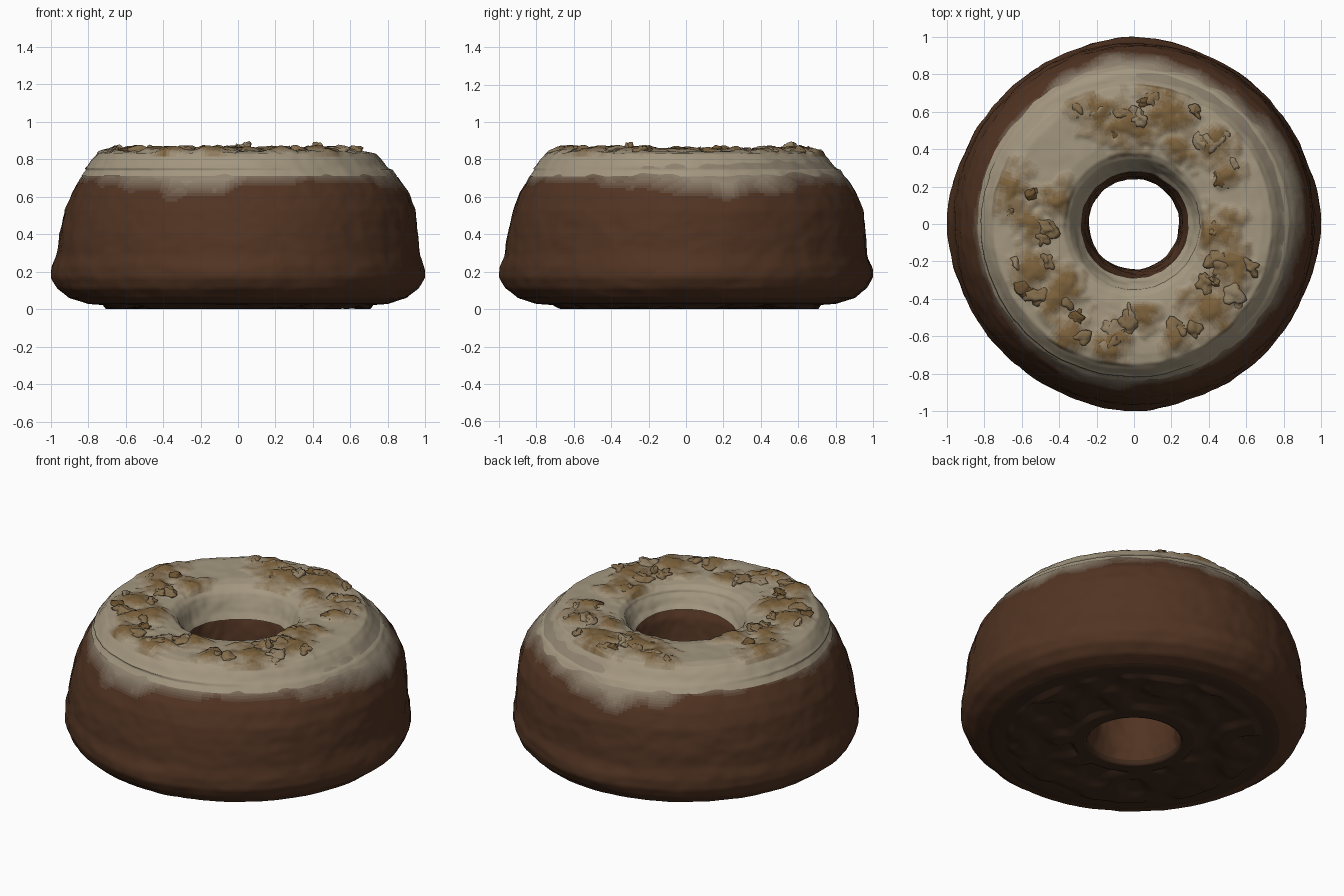
import bpy, bmesh, math, random
from mathutils import Vector, noise

if "Cube" in bpy.data.objects:
    bpy.data.objects.remove(bpy.data.objects["Cube"])

random.seed(4)
SEG = 240


def material(name, rgb):
    m = bpy.data.materials.new(name)
    m.diffuse_color = (*rgb, 1)
    m.use_nodes = True
    m.node_tree.nodes["Principled BSDF"].inputs["Base Color"].default_value = m.diffuse_color
    return m


def mix(a, b, t):
    return tuple(x + (y - x) * t for x, y in zip(a, b))


BROWN, CREAM, TAN = (0.083, 0.034, 0.016), (0.37, 0.31, 0.215), (0.20, 0.12, 0.045)
cake_mats = [material("cake_blend_%d" % i, mix(BROWN, (0.28, 0.23, 0.165), i / 7)) for i in range(8)]
cake_mats.append(material("cake_base", (0.05, 0.023, 0.012)))
icing_mats = [material("icing_blend_%d" % i, mix(CREAM, TAN, i / 5)) for i in range(6)]
crumb_mats = [material("crumb_light", mix(TAN, CREAM, 0.5)), material("crumb", mix(TAN, CREAM, 0.15)),
              material("crumb_dark", (0.15, 0.085, 0.03))]


def resample(points, step, closed):
    out = []
    for a, b in zip(points, points[1:] + points[:1] if closed else points[1:]):
        a, b = Vector(a), Vector(b)
        n = max(1, round((b - a).length / step))
        out += [a.lerp(b, i / n) for i in range(n)]
    return out if closed else out + [Vector(points[-1])]


def finish(name, bm, mats):
    me = bpy.data.meshes.new(name)
    bm.to_mesh(me)
    bm.free()
    for m in mats:
        me.materials.append(m)
    ob = bpy.data.objects.new(name, me)
    bpy.context.collection.objects.link(ob)
    return ob


def lathe(name, points, step, closed, warp, pick, mats):
    """Revolve a profile, shift each point with warp, pick a material per face."""
    prof = resample(points, step, closed)
    bm = bmesh.new()
    rings = []
    for s in range(SEG):
        a = 2 * math.pi * s / SEG
        ring = []
        for p in prof:
            r, z = warp(p.x, p.y, a)
            ring.append(bm.verts.new((r * math.cos(a), r * math.sin(a), z)))
        rings.append(ring)
    n = len(prof)
    for s in range(SEG):
        A, B = rings[s], rings[(s + 1) % SEG]
        for i in range(n if closed else n - 1):
            j = (i + 1) % n
            f = bm.faces.new((A[i], A[j], B[j], B[i]))
            f.smooth = True
            f.material_index = pick(f.calc_center_median())
    bmesh.ops.recalc_face_normals(bm, faces=bm.faces)
    return finish(name, bm, mats)


def lump(p, freq):
    return noise.noise(Vector(p) * freq)


def clamp(v, lo, hi):
    return max(lo, min(hi, v))


def lobe(a, centre, width):
    d = (a - math.radians(centre) + math.pi) % (2 * math.pi) - math.pi
    return math.exp(-(d / math.radians(width)) ** 2)


# Height of the glaze edge around the outside
def edge(a):
    e = 0.72 + 0.035 * lobe(a, 150, 25)
    for c, w in ((95, 20), (15, 24), (-110, 24)):
        e -= 0.08 * lobe(a, c, w)
    return e + 0.015 * noise.noise(Vector((math.cos(a), math.sin(a), 3)) * 5)


# Sponge ring
cake_profile = [(0.27, 0.0), (0.60, 0.0), (0.66, 0.018), (0.80, 0.028), (0.90, 0.06),
                (0.955, 0.11), (0.98, 0.17), (0.98, 0.23), (0.967, 0.29), (0.957, 0.40),
                (0.935, 0.53), (0.90, 0.62), (0.85, 0.70), (0.79, 0.76), (0.75, 0.80),
                (0.68, 0.82), (0.44, 0.82), (0.365, 0.80), (0.33, 0.75), (0.29, 0.66),
                (0.262, 0.50), (0.242, 0.30), (0.245, 0.10)]


def cake_warp(r, z, a):
    p = (r * math.cos(a), r * math.sin(a), z)
    if r > 0.7:
        r += 0.018 * math.cos(a - math.pi / 4) * math.exp(-((z - 0.6) / 0.17) ** 2)
        r += 0.02 * math.cos(2 * a) ** 8 * math.exp(-((z - 0.18) / 0.07) ** 2)
    if z > 0.03:
        r += 0.006 * lump(p, 9) + 0.004 * lump(p, 20)
    elif 0.35 < r < 0.72:
        z = clamp(0.012 + 0.05 * lump(p, 6), 0, 0.025)
    return min(r, 1.0), z


def cake_pick(c):
    if c.z < 0.035:
        return 8
    r = math.hypot(c.x, c.y)
    if r < 0.6:
        return 0
    t = (c.z - edge(math.atan2(c.y, c.x)) + 0.055 + 0.035 * lump(c, 7)) / 0.10
    return clamp(round(t * 7), 0, 7)


lathe("sponge_ring", cake_profile, 0.015, True, cake_warp, cake_pick, cake_mats)

# Nut clusters: x, y, radius
clusters = [(-0.03, 0.52, .15), (0.17, 0.60, .16), (-0.22, 0.58, .11), (0.42, 0.42, .11),
            (0.52, 0.27, .08), (0.45, -0.05, .14), (0.52, -0.22, .13), (0.40, -0.45, .15),
            (0.05, -0.50, .08), (-0.12, -0.63, .11), (-0.35, -0.58, .10), (-0.40, -0.35, .14),
            (-0.54, -0.25, .12), (-0.66, 0.17, .14), (-0.40, 0.12, .10), (-0.55, -0.02, .10),
            (0.22, -0.62, .08), (0.24, 0.42, .11)]


def nutty(p):
    d = max(1 - math.hypot(p[0] - x, p[1] - y) / (w * 1.3) for x, y, w in clusters)
    return d + 0.5 * lump((p[0], p[1], 0), 10) + 0.3 * lump((p[0], p[1], 5), 24)


# Icing over the top, dipping into the hole
icing_profile = [(0.285, 0.665), (0.305, 0.70), (0.327, 0.76), (0.35, 0.805), (0.38, 0.828),
                 (0.44, 0.838), (0.69, 0.842), (0.74, 0.832), (0.77, 0.80), (0.795, 0.765),
                 (0.815, 0.745), (0.84, 0.71)]


def icing_warp(r, z, a):
    p = (r * math.cos(a), r * math.sin(a), z)
    if r > 0.6:
        r -= 0.012 * math.cos(a - math.pi / 4) * min(1, (r - 0.6) / 0.15)
        if z < 0.75:
            r += 0.02 * math.cos(a - math.pi / 4)
    elif z < 0.8:
        z += (0.02 + 0.03 * math.cos(a + math.pi / 4)) * (0.8 - z) / 0.14
        r += 0.006 * math.cos(a + math.pi / 4)
    if z > 0.82:
        z += 0.032 * clamp(nutty(p), 0, 1) + 0.004 * lump(p, 12)
    return r + 0.006 * lump(p, 8) + 0.004 * lump(p, 20), z


def icing_pick(c):
    return 0 if c.z < 0.815 else clamp(round(nutty(c) * 7), 0, 5)


lathe("icing", icing_profile, 0.011, False, icing_warp, icing_pick, icing_mats)

# Chopped nut crumbs, half sunk in the icing
bm = bmesh.new()
for x, y, w in clusters:
    for k in range(max(2, int(w * 28))):
        d, t = w * math.sqrt(random.random()), random.uniform(0, 2 * math.pi)
        px, py = x + d * math.cos(t), y + d * math.sin(t)
        if not 0.42 < math.hypot(px, py) < 0.75:
            continue
        s, h = random.uniform(0.035, 0.065), random.uniform(0.014, 0.026)
        if random.random() < 0.1:
            h = 0.045
        turn, stretch = random.uniform(0, math.pi), random.uniform(0.5, 1)
        tone = random.choice((0, 0, 1, 1, 1, 2))
        for v in bmesh.ops.create_icosphere(bm, subdivisions=3, radius=1)["verts"]:
            q = v.co * (1 + 0.8 * lump(v.co + Vector((px, py, k)) * 9, 1.5))
            u, n = q.x * s, q.y * s * stretch
            v.co = (px + u * math.cos(turn) - n * math.sin(turn),
                    py + u * math.sin(turn) + n * math.cos(turn), 0.845 + q.z * h)
            for f in v.link_faces:
                f.material_index, f.smooth = tone, True
finish("nut_crumbs", bm, crumb_mats)
